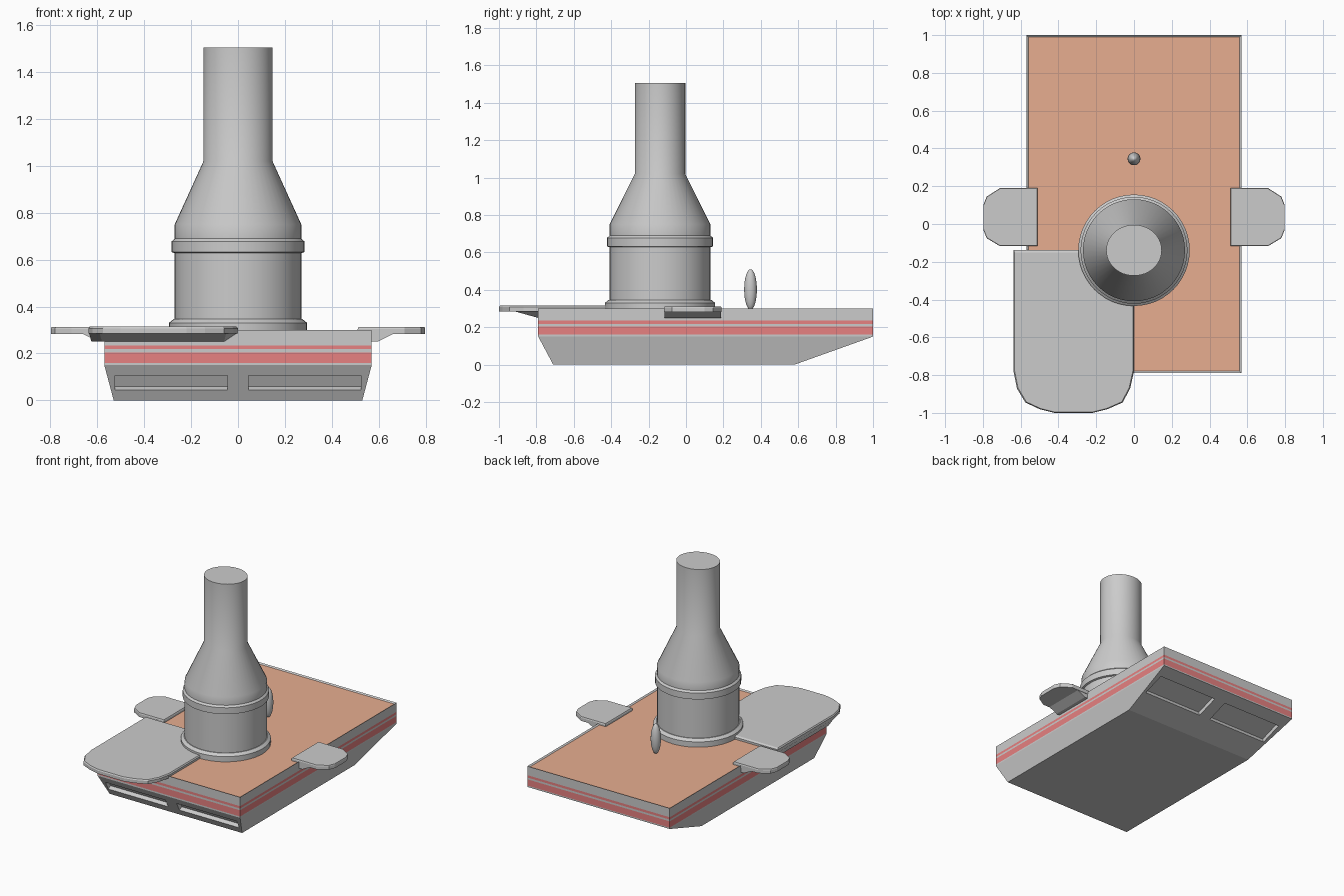
import bpy, bmesh
from math import sin, cos, pi, atan2, hypot

if "Cube" in bpy.data.objects:
    bpy.data.objects.remove(bpy.data.objects["Cube"])

def material(name, rgb):
    m = bpy.data.materials.new(name)
    m.diffuse_color = (*rgb, 1)
    m.use_nodes = True
    m.node_tree.nodes["Principled BSDF"].inputs["Base Color"].default_value = m.diffuse_color
    return m

def finish(bm, name):
    bmesh.ops.recalc_face_normals(bm, faces=bm.faces)
    me = bpy.data.meshes.new(name)
    bm.to_mesh(me)
    bm.free()
    ob = bpy.data.objects.new(name, me)
    bpy.context.collection.objects.link(ob)
    return ob

def loft(rings):
    """Closed solid through rings of equal point count; returns bmesh, bands, top face."""
    bm = bmesh.new()
    vs = [[bm.verts.new(p) for p in r] for r in rings]
    n = len(rings[0])
    bands = [[bm.faces.new((a[i], a[(i + 1) % n], b[(i + 1) % n], b[i])) for i in range(n)]
             for a, b in zip(vs, vs[1:])]
    bm.faces.new(vs[0])
    return bm, bands, bm.faces.new(vs[-1])

def smooth(ob, angle=0.5):
    bpy.ops.object.select_all(action='DESELECT')
    ob.select_set(True)
    bpy.context.view_layer.objects.active = ob
    bpy.ops.object.shade_smooth_by_angle(angle=angle)

def at_z(outline, z, s=1.0):
    cx = sum(p[0] for p in outline) / len(outline)
    cy = sum(p[1] for p in outline) / len(outline)
    return [(cx + (x - cx) * s, cy + (y - cy) * s, z) for x, y in outline]

# hull: stacked rectangles, striped sides and a recessed deck
def rect(x, y0, y1, z):
    return [(-x, y0, z), (x, y0, z), (x, y1, z), (-x, y1, z)]

levels = [0.15, 0.16, 0.205, 0.218, 0.235, 0.30]
bm, bands, top = loft([rect(0.53, -0.71, 0.58, 0)] + [rect(0.57, -0.79, 1.0, z) for z in levels])
for i in (2, 4):
    for f in bands[i]:
        f.material_index = 1
bmesh.ops.recalc_face_normals(bm, faces=bm.faces)
bmesh.ops.inset_region(bm, faces=[top], thickness=0.015)
bmesh.ops.translate(bm, verts=top.verts, vec=(0, 0, -0.008))
top.material_index = 2
hull = finish(bm, "hull")
hull.data.materials.append(None)
hull.data.materials.append(material("stripe_pink", (0.8, 0.22, 0.22)))
hull.data.materials.append(material("deck_tan", (0.8, 0.42, 0.28)))

# pockets cut in the front and back slopes
for (ya, yb, zb, t, length) in ((-0.71, -0.79, 0.15, 0.5, 0.068), (0.58, 1.0, 0.15, 0.6, 0.17)):
    for side in (-1, 1):
        bpy.ops.mesh.primitive_cube_add(size=1, location=(side * 0.285, ya + (yb - ya) * t, zb * t),
                                        rotation=(atan2(zb, yb - ya), 0, 0))
        cutter = bpy.context.object
        cutter.name = "pocket_cutter"
        cutter.hide_render = True
        cutter.scale = (0.48, length, 0.06)
        mod = hull.modifiers.new("pocket", 'BOOLEAN')
        mod.operation, mod.solver, mod.object = 'DIFFERENCE', 'EXACT', cutter
        bpy.context.view_layer.objects.active = hull
        bpy.ops.object.modifier_apply(modifier=mod.name)
        bpy.data.objects.remove(cutter)

# tower: turned profile (x radius, y radius, z), slightly oval at the neck
profile = [(0.295, 0.295, 0.285), (0.295, 0.295, 0.33), (0.275, 0.275, 0.346), (0.27, 0.27, 0.346),
           (0.27, 0.27, 0.628), (0.283, 0.283, 0.632), (0.283, 0.283, 0.678), (0.27, 0.27, 0.69),
           (0.27, 0.27, 0.75), (0.147, 0.135, 1.02), (0.147, 0.135, 1.505)]
N = 48
bm, _, _ = loft([[(rx * cos(2 * pi * i / N), -0.139 + ry * sin(2 * pi * i / N), z) for i in range(N)]
                 for rx, ry, z in profile])
smooth(finish(bm, "tower"))

# upright oval post on the deck
bpy.ops.mesh.primitive_uv_sphere_add(segments=24, ring_count=16, location=(0, 0.345, 0.402))
post = bpy.context.object
post.name = "oval_post"
post.scale = (0.034, 0.034, 0.108)
smooth(post, 1.0)

# flat platforms: bevelled slab above a wedge bracket
def platform(name, outline, upper, lower, top_z):
    bm, _, _ = loft([at_z(outline, top_z - 0.03), at_z(outline, top_z - 0.008), at_z(outline, top_z, 0.98)])
    finish(bm, name)
    bm, _, _ = loft([at_z(lower, 0.25), at_z(upper, top_z - 0.029)])
    finish(bm, name + "_bracket")

platform("front_platform",
         [(0, -0.138), (-0.638, -0.138), (-0.638, -0.78), (-0.62, -0.87), (-0.575, -0.945), (-0.5, -0.98),
          (-0.42, -1.0), (-0.22, -1.0), (-0.14, -0.98), (-0.06, -0.945), (-0.02, -0.87), (0, -0.78)],
         [(-0.003, -0.14), (-0.635, -0.14), (-0.635, -0.78), (-0.59, -0.92), (-0.05, -0.92), (-0.003, -0.78)],
         [(-0.003, -0.14), (-0.625, -0.14), (-0.625, -0.74), (-0.58, -0.79), (-0.06, -0.79), (-0.003, -0.74)],
         0.315)

for side, label in ((-1, "left"), (1, "right")):
    flip = lambda pts: [(side * x, y) for x, y in pts]
    platform(label + "_platform",
             flip([(0.51, 0.19), (0.71, 0.19), (0.78, 0.145), (0.798, 0.1), (0.798, -0.03),
                   (0.78, -0.075), (0.71, -0.117), (0.51, -0.117)]),
             flip([(0.515, 0.187), (0.66, 0.187), (0.66, -0.114), (0.515, -0.114)]),
             flip([(0.515, 0.187), (0.595, 0.187), (0.595, -0.114), (0.515, -0.114)]),
             0.312)
